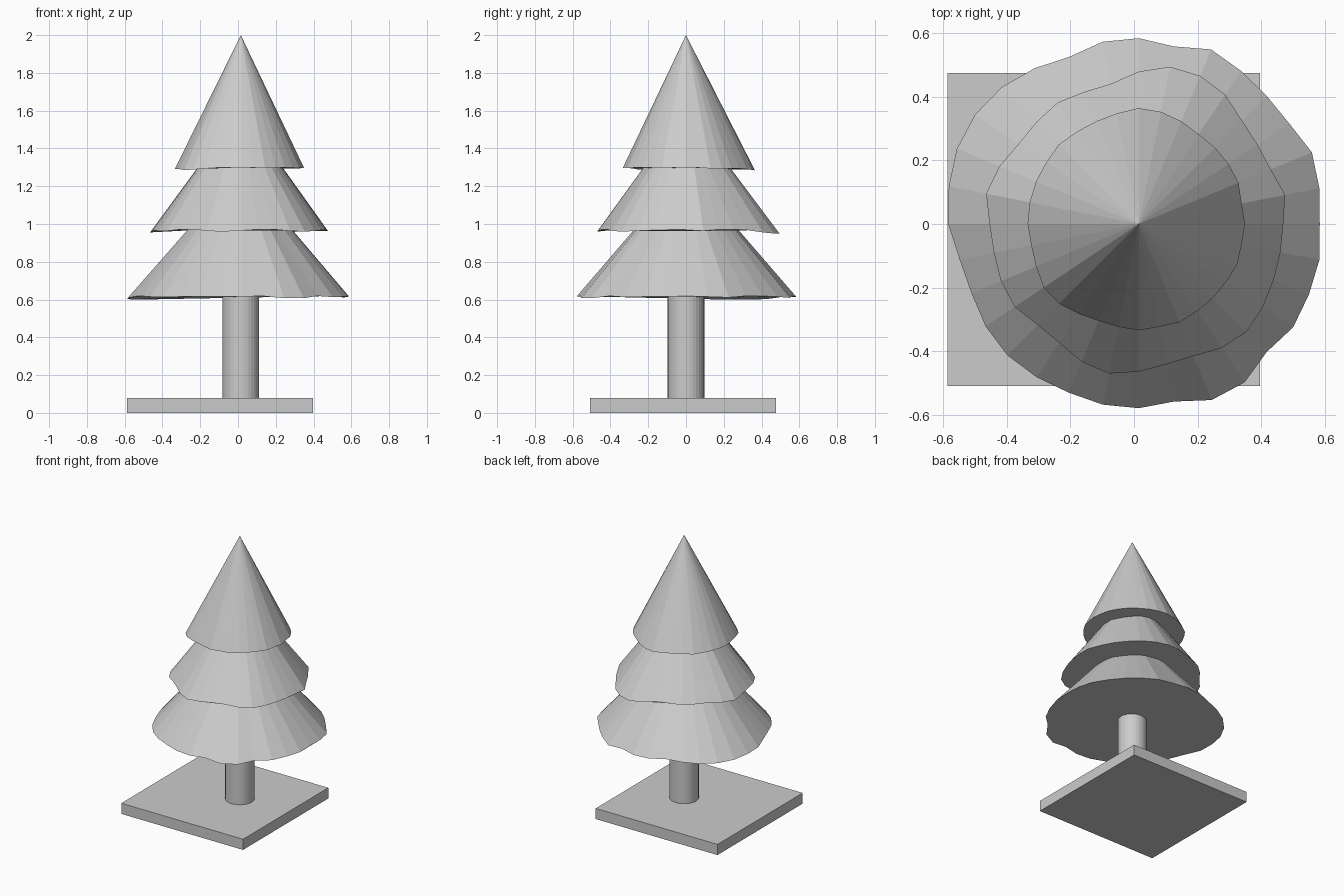
import bpy
import bmesh
from math import sin, cos, pi

default_cube = bpy.data.objects.get("Cube")
if default_cube:
    bpy.data.objects.remove(default_cube, do_unlink=True)

# One plain grey for the whole model
grey = bpy.data.materials.new("light grey")
grey.use_nodes = True
colour = (0.6, 0.6, 0.6, 1)
grey.diffuse_color = colour
grey.node_tree.nodes["Principled BSDF"].inputs["Base Color"].default_value = colour

AXIS_X = 0.015


def finish(name, bm):
    """Turn a bmesh into a flat shaded object with outward normals."""
    bmesh.ops.recalc_face_normals(bm, faces=bm.faces)
    mesh = bpy.data.meshes.new(name)
    bm.to_mesh(mesh)
    bm.free()
    mesh.materials.append(grey)
    obj = bpy.data.objects.new(name, mesh)
    bpy.context.collection.objects.link(obj)
    return obj


def branch_tier(name, rim_z, tip_z, radii):
    """Cone with an uneven rim; wider rim points droop slightly lower.
    Radii are in hundredths, clockwise from the back."""
    bm = bmesh.new()
    count = len(radii)
    mean = sum(radii) / count
    tip = bm.verts.new((AXIS_X, 0, tip_z))
    rim = []
    for i, r in enumerate(radii):
        a = 2 * pi * i / count
        z = rim_z - 0.004 * (r - mean)
        rim.append(bm.verts.new((AXIS_X + sin(a) * r / 100, cos(a) * r / 100, z)))
    for a, b in zip(rim, rim[1:] + rim[:1]):
        bm.faces.new((tip, a, b))
    bm.faces.new(rim)
    return finish(name, bm)


# Square base slab
bm = bmesh.new()
bmesh.ops.create_cube(bm, size=1)
bmesh.ops.scale(bm, vec=(0.985, 0.985, 0.078), verts=bm.verts)
bmesh.ops.translate(bm, vec=(-0.095, -0.017, 0.039), verts=bm.verts)
finish("base_slab", bm)

# Trunk, from the slab to the lowest tier
bm = bmesh.new()
bmesh.ops.create_cone(bm, cap_ends=True, segments=32, radius1=0.097,
                      radius2=0.097, depth=0.56)
bmesh.ops.translate(bm, vec=(AXIS_X, 0, 0.355), verts=bm.verts)
finish("trunk", bm)

# Three tiers of branches
branch_tier("lower_branches", 0.613, 1.29, [
    58.5, 57, 59.5, 58, 57, 57, 59, 58, 57, 58, 58, 58.5, 57, 60, 60, 57,
    58, 58, 57.5, 58, 58.5, 58, 57, 57.5, 60, 61, 62, 62, 61, 59, 57, 58.5])
branch_tier("middle_branches", 0.965, 1.61, [
    48, 50.5, 50.5, 49, 46, 45, 45, 47, 45.5, 45.5, 46, 47, 48, 47, 45, 45,
    46.5, 48, 47, 45, 45, 47, 47, 46.5, 47, 49, 47.5, 45.5, 45.5, 46, 45, 45])
branch_tier("top_branches", 1.293, 2.0, [
    36.5, 36, 35, 34, 34, 34, 34, 33, 33.5, 33, 33.5, 33, 33, 33, 33.5, 33,
    33.5, 33, 33, 34, 35.5, 36, 35, 34.5, 35, 35, 35, 35, 35.5, 35, 35, 35.5])
